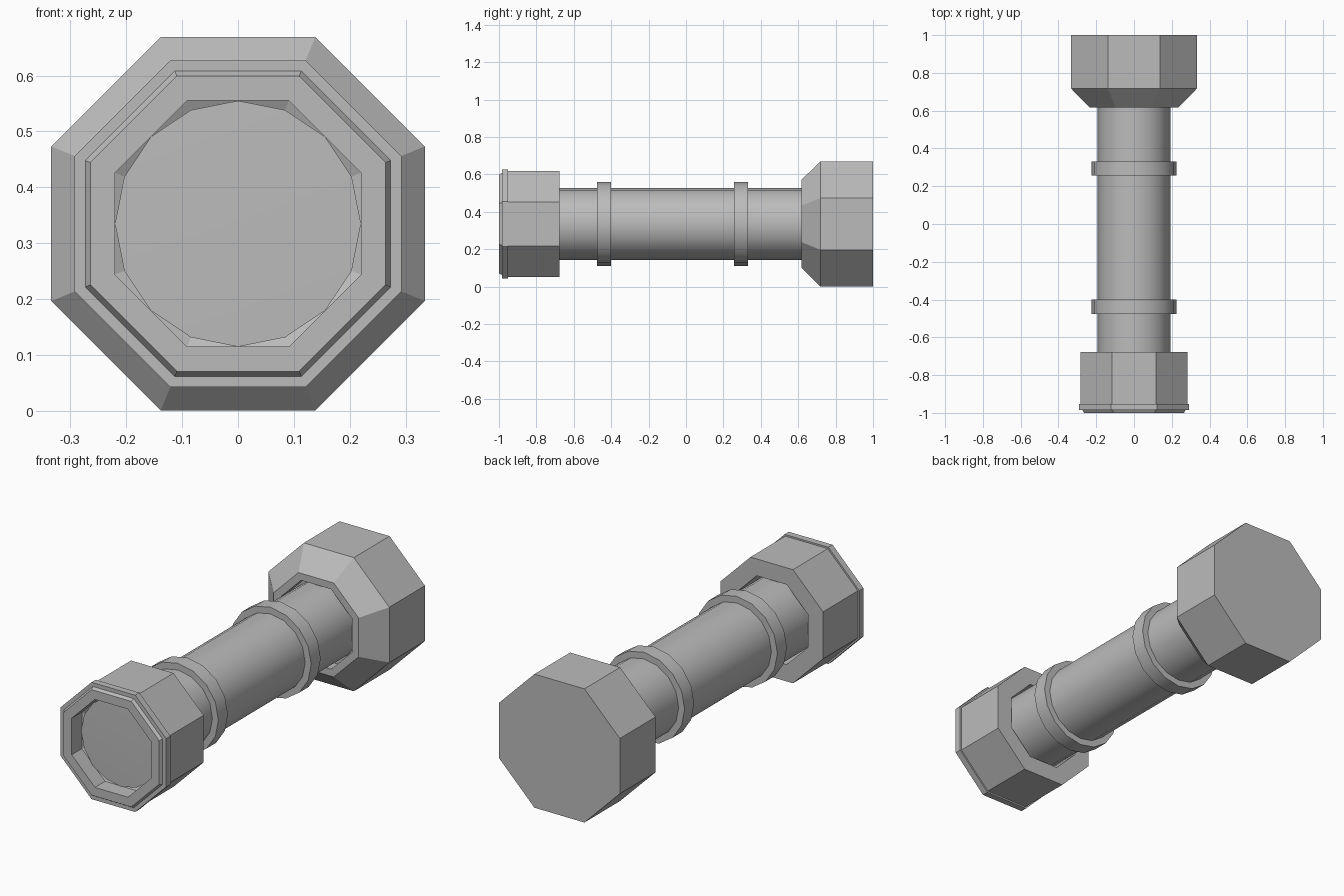
import bpy
import bmesh
from math import cos, sin, pi, radians

cube = bpy.data.objects.get("Cube")
if cube:
    bpy.data.objects.remove(cube, do_unlink=True)

CENTRE_Z = 0.335

grey = bpy.data.materials.new("plain_grey")
grey.use_nodes = True
colour = (0.5, 0.5, 0.5, 1)
grey.diffuse_color = colour
grey.node_tree.nodes["Principled BSDF"].inputs["Base Color"].default_value = colour


def turned(name, profile, sides, flat_up=False, closed=False, smooth=False):
    """Sweep (radius, y) points round the long axis; flat_up makes radius the flat distance."""
    turn = pi / sides if flat_up else 0
    grow = 1 / cos(pi / sides) if flat_up else 1
    bm = bmesh.new()
    rings = []
    for r, y in profile:
        rings.append([bm.verts.new((r * grow * cos(turn + 2 * pi * i / sides), y,
                                    r * grow * sin(turn + 2 * pi * i / sides)))
                      for i in range(sides)])
    pairs = list(zip(rings, rings[1:]))
    if closed:
        pairs.append((rings[-1], rings[0]))
    for a, b in pairs:
        for i in range(sides):
            j = (i + 1) % sides
            bm.faces.new((a[i], a[j], b[j], b[i]))
    bmesh.ops.remove_doubles(bm, verts=bm.verts, dist=0.0001)
    bmesh.ops.recalc_face_normals(bm, faces=bm.faces)
    mesh = bpy.data.meshes.new(name)
    bm.to_mesh(mesh)
    bm.free()
    mesh.materials.append(grey)
    obj = bpy.data.objects.new(name, mesh)
    obj.location.z = CENTRE_Z
    bpy.context.collection.objects.link(obj)
    if smooth:
        bpy.ops.object.select_all(action='DESELECT')
        obj.select_set(True)
        bpy.context.view_layer.objects.active = obj
        bpy.ops.object.shade_smooth_by_angle(angle=radians(35))
    return obj


# Round grip tube
turned("grip_tube", [(0, -0.9), (0.192, -0.9), (0.192, 0.7), (0, 0.7)], 16, smooth=True)

# Two raised collars on the grip
for name, y in (("front_collar", -0.476), ("back_collar", 0.257)):
    turned(name, [(0.185, y), (0.225, y), (0.225, y + 0.075), (0.185, y + 0.075)],
           16, closed=True, smooth=True)

# Small octagonal head with flange, bevelled lip and hollow mouth
turned("front_head", [(0.2, -0.677), (0.284, -0.677), (0.284, -0.952), (0.292, -0.952),
                      (0.292, -0.985), (0.273, -0.985), (0.264, -1.0), (0.22, -1.0),
                      (0.22, -0.92), (0.2, -0.91)], 8, flat_up=True, closed=True)

# Recessed disc inside the mouth
turned("front_disc", [(0, -0.93), (0.22, -0.925), (0.21, -0.91), (0, -0.91)], 16, smooth=True)

# Large octagonal head with sloped shoulder and socket for the tube
turned("back_head", [(0, 0.68), (0.2, 0.68), (0.2, 0.617), (0.235, 0.617),
                     (0.334, 0.718), (0.334, 1.0), (0, 1.0)], 8, flat_up=True)
